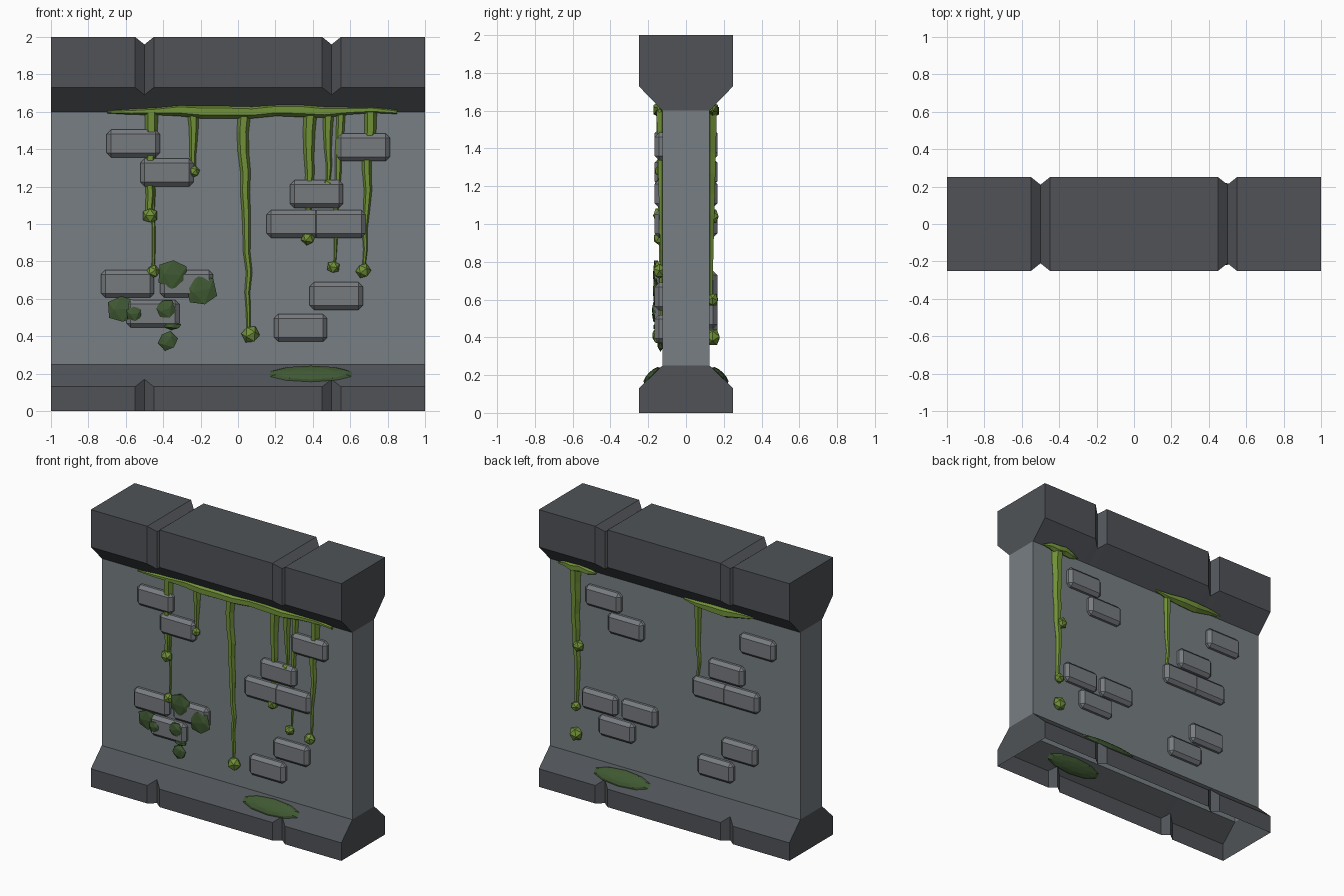
import bpy, bmesh, math, random
from mathutils import Matrix, Vector

if "Cube" in bpy.data.objects:
    bpy.data.objects.remove(bpy.data.objects["Cube"])

random.seed(4)


def material(name, rgb):
    m = bpy.data.materials.new(name)
    m.diffuse_color = (*rgb, 1)
    m.use_nodes = True
    m.node_tree.nodes["Principled BSDF"].inputs["Base Color"].default_value = m.diffuse_color
    return m


WALL = material("wall grey", (0.185, 0.212, 0.225))
TRIM = material("dark trim stone", (0.079, 0.086, 0.096))
BRICK = material("brick grey", (0.185, 0.198, 0.212))
SLIME = material("slime green", (0.165, 0.285, 0.04))
MOSS = material("moss green", (0.05, 0.098, 0.032))
FRONT = Matrix.Identity(4)
BACK = Matrix.Rotation(math.pi, 4, 'Z')


def finish(bm, name, mats, matrix=FRONT):
    bmesh.ops.recalc_face_normals(bm, faces=bm.faces)
    bm.transform(matrix)
    me = bpy.data.meshes.new(name)
    bm.to_mesh(me)
    bm.free()
    for m in mats:
        me.materials.append(m)
    ob = bpy.data.objects.new(name, me)
    bpy.context.collection.objects.link(ob)
    return ob


# Wall shell: a profile lofted along x, pinched inward at the two grooves, open underneath
def profile(d):
    half = [(0.25 - d, 0), (0.25 - d, 0.13 + d), (0.125, 0.25),
            (0.125, 1.6), (0.25 - d, 1.73 - d), (0.25 - d, 2 - d)]
    return [(-y, z) for y, z in half] + half[::-1]


def wall():
    bm = bmesh.new()
    stations = [(-1, 0), (-0.55, 0), (-0.5, 0.04), (-0.45, 0),
                (0.45, 0), (0.5, 0.04), (0.55, 0), (1, 0)]
    rings = [[bm.verts.new((x, y, z)) for y, z in profile(d)] for x, d in stations]
    for a, b in zip(rings, rings[1:]):
        for i in range(11):
            bm.faces.new((a[i], a[i + 1], b[i + 1], b[i]))
    for r in (rings[0], rings[-1]):
        for i in range(5):
            bm.faces.new((r[i], r[i + 1], r[10 - i], r[11 - i]))
    for f in bm.faces:
        zs = [v.co.z for v in f.verts]
        f.material_index = 0 if min(zs) > 0.2 and max(zs) < 1.65 else 1
    finish(bm, "wall_panel", [WALL, TRIM])


# Bevelled bricks standing proud of the wall
def bricks(name, matrix):
    bm = bmesh.new()
    for x, z in [(-.56, 1.43), (-.38, 1.275), (.67, 1.41), (.42, 1.16), (.295, 1.0), (.54, 1.0),
                 (.525, .615), (.335, .445), (-.59, .68), (-.275, .68), (-.455, .52)]:
        bmesh.ops.create_cube(bm, size=1, matrix=Matrix.Translation((x, -0.133, z))
                              @ Matrix.Diagonal((0.284, 0.065, 0.148, 1)))
    bmesh.ops.bevel(bm, geom=bm.edges[:], offset=0.023, segments=1, affect='EDGES')
    finish(bm, name, [BRICK], matrix)


# Six-sided tube through (x, y, z, radius) points
def tube(bm, pts, across):
    rings = []
    for x, y, z, r in pts:
        ring = []
        for k in range(6):
            a = k * math.tau / 6
            off = Vector((0, math.sin(a) * r, 0)) + Vector(across) * math.cos(a) * r
            ring.append(bm.verts.new(Vector((x, y, z)) + off))
        rings.append(ring)
    for a, b in zip(rings, rings[1:]):
        for k in range(6):
            bm.faces.new((a[k], a[(k + 1) % 6], b[(k + 1) % 6], b[k]))
    bm.faces.new(rings[0])
    bm.faces.new(rings[-1])


def blob(bm, loc, size):
    rot = Matrix.Rotation(random.uniform(0, 1.2), 4, 'Y')
    bmesh.ops.create_icosphere(bm, subdivisions=1, radius=1, matrix=Matrix.Translation(loc)
                               @ Matrix.Diagonal((*size, 1)) @ rot)


# Slime: a thick bead under the cap with tapering drips, each ending in a drop
def slime(name, matrix, beads, drips, drops):
    bm = bmesh.new()
    for x0, x1 in beads:
        n = max(5, round((x1 - x0) * 8))
        pts = []
        for i in range(n + 1):
            t = i / n
            r = 0.008 + 0.028 * min(1, 3.2 * min(t, 1 - t)) + random.uniform(-.003, .003)
            pts.append((x0 + (x1 - x0) * t, -0.14, 1.605 + random.uniform(-.008, .008), r))
        tube(bm, pts, (0, 0, 1))
    for x0, x1, z1, r0, r1 in drips:
        n = max(4, round((1.6 - z1) * 9))
        pts = []
        for i in range(n + 1):
            t = i / n
            pts.append((x0 + (x1 - x0) * t + random.uniform(-.008, .008), -0.127,
                        1.6 + (z1 - 1.6) * t, r0 + (r1 - r0) * t))
        tube(bm, pts, (1, 0, 0))
    for x, z, r in drops:
        blob(bm, (x, -0.14, z), (r, r * 0.9, r))
    finish(bm, name, [SLIME], matrix)


# Flattened moss cushions
def moss(name, matrix, patches):
    bm = bmesh.new()
    for x, y, z, rx, rz in patches:
        blob(bm, (x, y, z), (rx, 0.02, rz))
    finish(bm, name, [MOSS], matrix)


# Moss lying on the sloping base
def base_moss(name, matrix, x):
    bm = bmesh.new()
    bmesh.ops.create_uvsphere(bm, u_segments=10, v_segments=6, radius=1,
                              matrix=Matrix.Translation((x, -0.18, 0.198))
                              @ Matrix.Rotation(math.radians(-45), 4, 'X')
                              @ Matrix.Diagonal((0.23, 0.06, 0.022, 1))
                              @ Matrix.Rotation(math.radians(-135 + 135), 4, 'X'))
    # tilt follows the slope, which rises toward the wall
    bmesh.ops.rotate(bm, verts=bm.verts, cent=(x, -0.18, 0.198),
                     matrix=Matrix.Rotation(math.radians(90), 3, 'X'))
    finish(bm, name, [MOSS], matrix)


wall()
bricks("front_bricks", FRONT)
bricks("back_bricks", BACK)
slime("front_slime", FRONT, [(-.70, .85)],
      [(-.465, -.47, 1.04, .036, .02), (-.46, -.455, .75, .012, .008), (-.24, -.235, 1.28, .03, .012),
       (.03, .06, .42, .034, .01), (.385, .375, .93, .036, .012), (.49, .48, 1.21, .03, .01),
       (.555, .51, .78, .024, .006), (.705, .67, .76, .034, .008)],
      [(-.47, 1.045, .044), (-.455, .745, .038), (-.235, 1.28, .032), (.067, .41, .05),
       (.375, .925, .04), (.48, 1.21, .03), (.51, .77, .036), (.67, .75, .042)])
slime("back_slime", BACK, [(-.92, -.62), (.08, .64)],
      [(-.79, -.78, .6, .042, .014), (.19, .19, .97, .028, .008)],
      [(-.76, 1.04, .042), (-.78, .60, .038), (-.78, .40, .05), (.19, .97, .03)])
moss("front_wall_moss", FRONT,
     [(-.35, -.158, .73, .085, .09), (-.195, -.158, .645, .088, .09), (-.62, -.14, .545, .085, .08),
      (-.555, -.162, .52, .045, .045), (-.385, -.162, .545, .057, .057),
      (-.35, -.155, .455, .05, .022), (-.375, -.135, .375, .055, .055)])
base_moss("front_base_moss", FRONT, 0.39)
base_moss("back_base_moss", BACK, -0.385)
